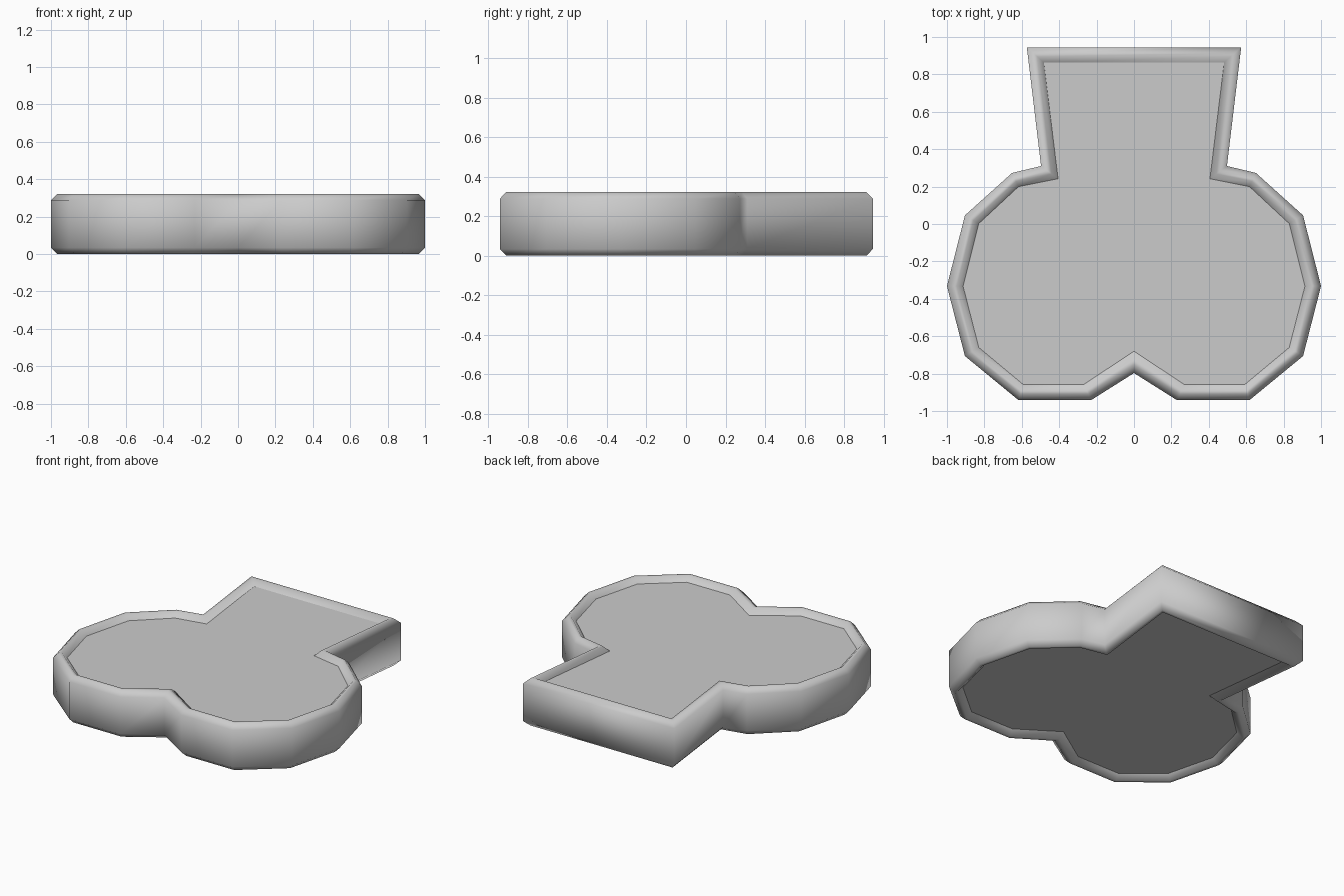
import bpy

if "Cube" in bpy.data.objects:
    bpy.data.objects.remove(bpy.data.objects["Cube"])

# Right half of the outline, front notch to back edge: outer and inner edge of the rim
OUTER = [(0, -.797), (.23, -.942), (.617, -.942), (.904, -.706), (1, -.332),
         (.904, .046), (.652, .273), (.497, .31), (.573, .945)]
INNER = [(0, -.68), (.267, -.857), (.594, -.857), (.83, -.66), (.914, -.332),
         (.83, .002), (.617, .2), (.406, .242), (.482, .863)]
HEIGHT = 0.322
CHAMFER = 0.034


def mirrored(half):
    return half + [(-x, y) for x, y in reversed(half[1:])]


outer, inner = mirrored(OUTER), mirrored(INNER)
n = len(outer)


def ring(t, z):
    """Outline blended from outer (t=0) to inner (t=1) at height z."""
    return [(a[0] + (b[0] - a[0]) * t, a[1] + (b[1] - a[1]) * t, z)
            for a, b in zip(outer, inner)]


def add_object(name, verts, faces, smooth):
    mesh = bpy.data.meshes.new(name)
    mesh.from_pydata(verts, [], faces)
    for p in mesh.polygons:
        p.use_smooth = smooth
    obj = bpy.data.objects.new(name, mesh)
    bpy.context.collection.objects.link(obj)
    return obj


# Raised rim: chamfered cross-section swept round the outline
lo, hi = CHAMFER, HEIGHT - CHAMFER
section = [(1, lo), (.61, 0), (.39, 0), (0, lo),
           (0, hi), (.39, HEIGHT), (.61, HEIGHT), (1, hi)]
verts = [v for t, z in section for v in ring(t, z)]
faces = [(k * n + i, k * n + (i + 1) % n, (k + 1) * n + (i + 1) % n, (k + 1) * n + i)
         for k in range(len(section) - 1) for i in range(n)]
add_object("rim", verts, faces, True)

# Flat panels set slightly below the rim, top and bottom
add_object("top_panel", ring(1, hi), [tuple(range(n))], False)
add_object("bottom_panel", ring(1, lo), [tuple(reversed(range(n)))], False)
